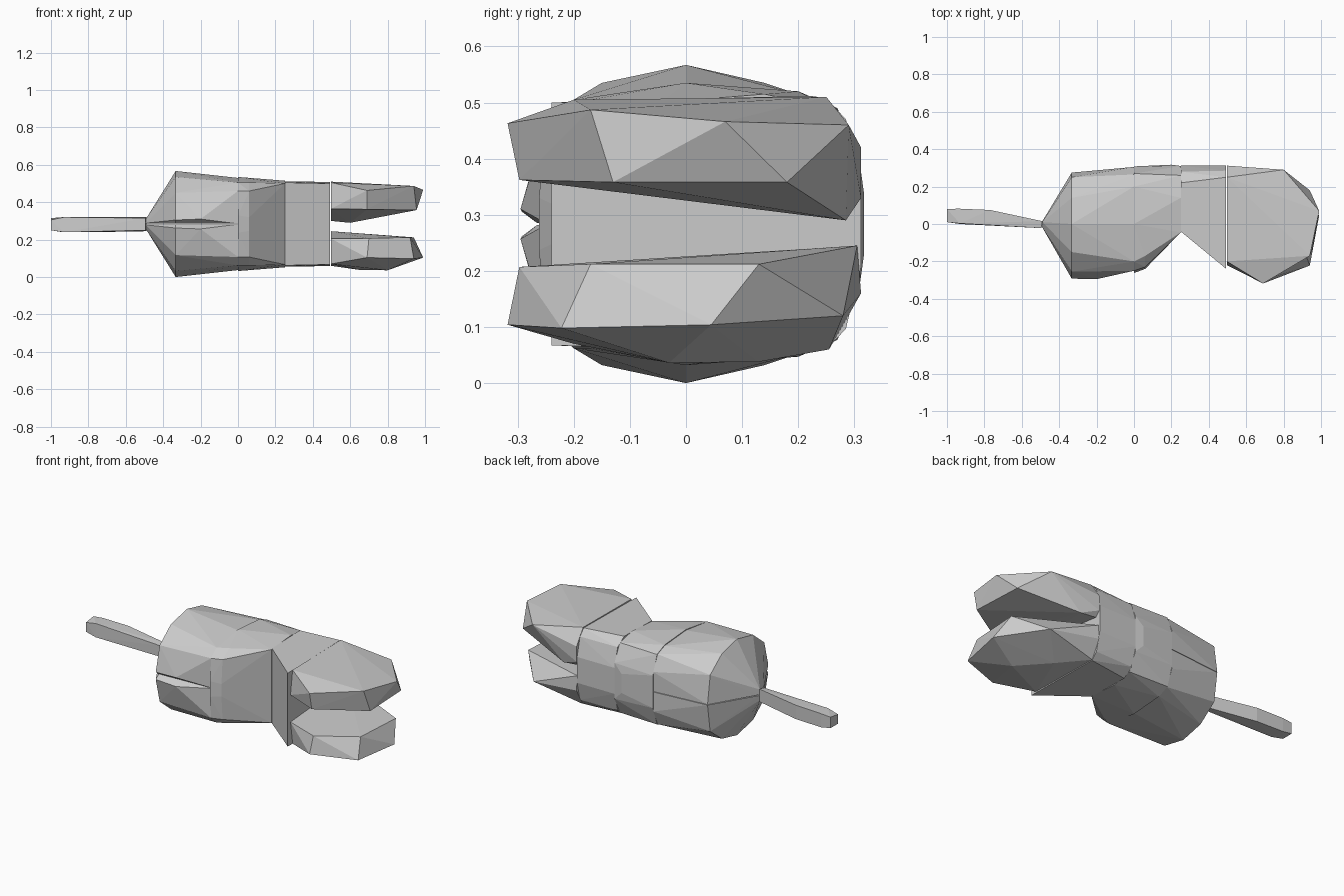
import bpy, bmesh

MID = 0.2835  # height of the horizontal symmetry plane


def hull(name, points):
    """Flat-faced convex block wrapped around a few points."""
    bm = bmesh.new()
    for p in points:
        bm.verts.new(p)
    res = bmesh.ops.convex_hull(bm, input=bm.verts)
    loose = [v for v in bm.verts if not v.link_faces]
    bmesh.ops.delete(bm, geom=loose, context='VERTS')
    bmesh.ops.dissolve_limit(bm, angle_limit=0.01, verts=bm.verts, edges=bm.edges)
    bmesh.ops.recalc_face_normals(bm, faces=bm.faces)
    me = bpy.data.meshes.new(name)
    bm.to_mesh(me)
    bm.free()
    ob = bpy.data.objects.new(name, me)
    bpy.context.collection.objects.link(ob)
    return ob


def flip(points):
    return [(x, y, 2 * MID - z) for x, y, z in points]


def ring(x, profile):
    return [(x, y, z) for y, z in profile]


# rounded rear body, an upper and a lower half
rear = [(-0.495, -0.01, 0.288), (-0.49, 0.01, 0.315), (-0.49, 0.015, 0.286)]
rear += ring(-0.333, [(-0.265, 0.285), (-0.292, 0.305), (-0.255, 0.45), (-0.15, 0.535),
                      (0.0, 0.567), (0.14, 0.535), (0.25, 0.45), (0.275, 0.285)])
rear += [(-0.2, -0.295, 0.31), (-0.23, -0.22, 0.48)]
rear += ring(0.0, [(-0.25, 0.285), (-0.25, 0.46), (-0.2, 0.505), (0.0, 0.53),
                   (0.2, 0.515), (0.265, 0.49), (0.305, 0.40), (0.305, 0.285)])
hull("rear_body_upper", rear)
hull("rear_body_lower", flip(rear))

# middle block, tapering back towards the waist
mid = ring(0.0, [(-0.262, 0.33), (-0.25, 0.46), (-0.2, 0.505), (0.0, 0.535),
                 (0.2, 0.52), (0.27, 0.49), (0.308, 0.38)])
mid += ring(0.06, [(-0.24, 0.32), (-0.23, 0.46), (-0.17, 0.505)])
mid += [(0.2, 0.317, 0.34)]
mid += ring(0.25, [(-0.045, 0.50), (0.14, 0.515), (0.26, 0.49), (0.31, 0.39)])
hull("middle_body", mid + flip(mid))

# front block, widening towards the jaws
front = ring(0.25, [(-0.04, 0.505), (0.22, 0.512), (0.28, 0.47), (0.312, 0.36)])
front += ring(0.493, [(-0.24, 0.50), (0.25, 0.508), (0.285, 0.47), (0.312, 0.36)])
hull("front_body", front + flip(front))

# upper prong
hull("upper_prong", [
    (0.497, -0.20, 0.505), (0.497, 0.25, 0.51), (0.497, 0.312, 0.42), (0.497, 0.312, 0.33),
    (0.497, -0.22, 0.365), (0.69, -0.318, 0.463), (0.69, -0.297, 0.362),
    (0.94, -0.17, 0.487), (0.99, 0.07, 0.466), (0.955, -0.13, 0.358), (0.94, 0.18, 0.358),
    (0.80, 0.29, 0.46), (0.60, 0.285, 0.29), (0.497, 0.285, 0.30)])

# lower prong
hull("lower_prong", [
    (0.497, -0.22, 0.205), (0.497, 0.305, 0.245), (0.497, 0.312, 0.16), (0.497, 0.255, 0.06),
    (0.497, -0.20, 0.07), (0.69, -0.318, 0.104), (0.70, -0.297, 0.207),
    (0.92, -0.17, 0.212), (0.94, -0.222, 0.098), (0.99, 0.045, 0.104), (0.94, 0.13, 0.212),
    (0.80, 0.28, 0.12), (0.80, -0.03, 0.036), (0.65, 0.13, 0.038)])

# thin tapered tail
hull("tail", [
    (-1.0, 0.01, 0.25), (-1.0, 0.01, 0.305), (-1.0, 0.08, 0.25), (-1.0, 0.08, 0.315),
    (-0.94, 0.082, 0.24), (-0.94, 0.082, 0.32), (-0.93, 0.0, 0.24), (-0.93, 0.003, 0.32),
    (-0.77, 0.075, 0.24), (-0.77, 0.075, 0.322),
    (-0.49, 0.015, 0.245), (-0.49, 0.015, 0.32), (-0.495, -0.022, 0.25), (-0.495, -0.022, 0.315)])
